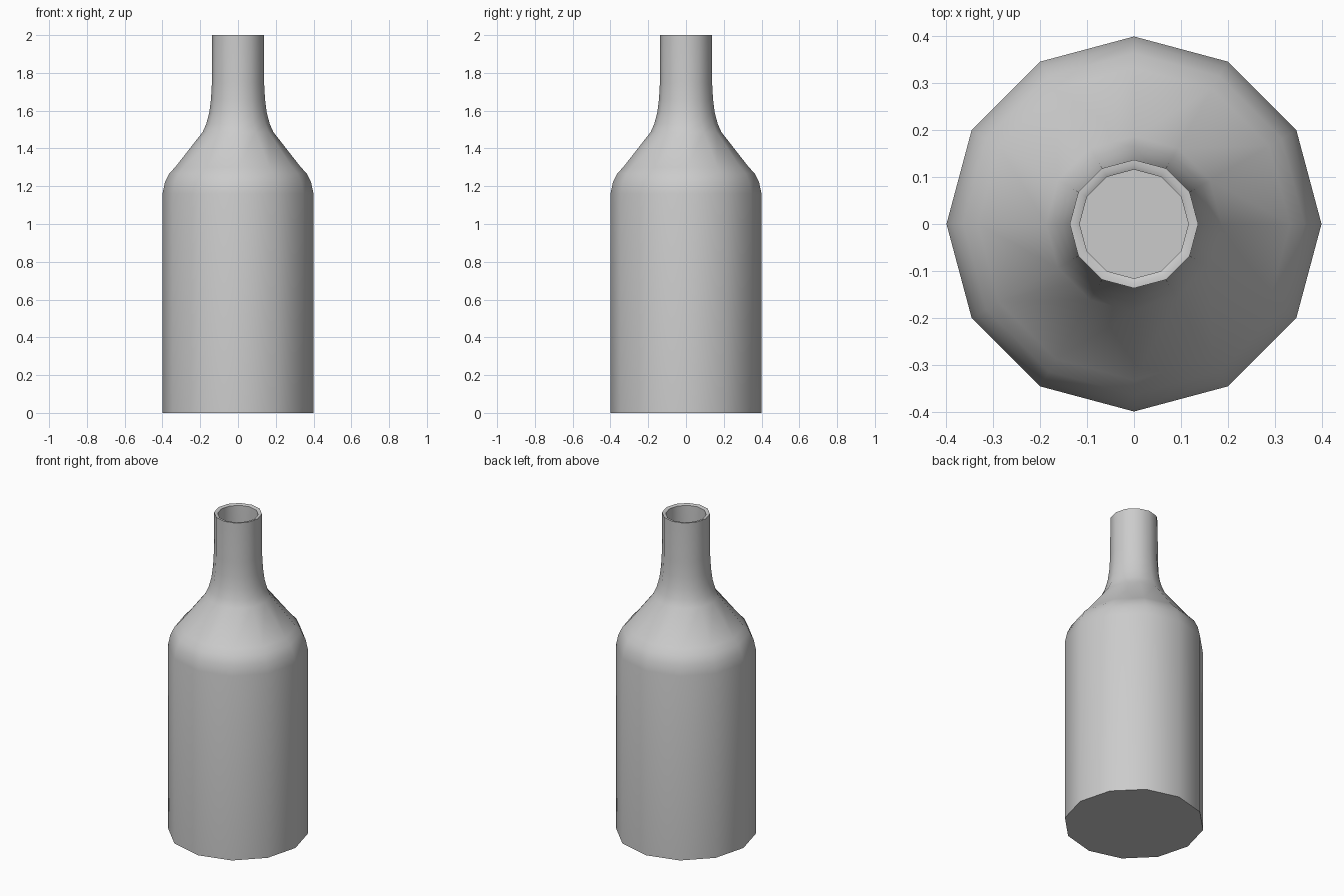
import bpy, bmesh, math

if "Cube" in bpy.data.objects:
    bpy.data.objects.remove(bpy.data.objects["Cube"])

SIDES = 12
# outer profile (radius, z), base to lip
outer = [(0.40, 0), (0.40, 1.16), (0.387, 1.22), (0.364, 1.268), (0.333, 1.30),
         (0.187, 1.487), (0.168, 1.53), (0.152, 1.59), (0.143, 1.66),
         (0.138, 1.75), (0.137, 2.0)]
# inner profile, lip back down to the inside floor
wall = 0.021
inner = [(0.116, 1.995)] + [(r - wall, z) for r, z in reversed(outer[1:-1])] + [(0.40 - wall, wall)]
profile = outer + [(0.126, 2.0)] + inner

bm = bmesh.new()
rings = []
for r, z in profile:
    rings.append([bm.verts.new((r * math.cos(2 * math.pi * i / SIDES),
                                r * math.sin(2 * math.pi * i / SIDES), z))
                  for i in range(SIDES)])

# walls between neighbouring rings
for a, b in zip(rings, rings[1:]):
    for i in range(SIDES):
        j = (i + 1) % SIDES
        bm.faces.new((a[i], a[j], b[j], b[i]))

# base underside and inside floor
bm.faces.new(list(reversed(rings[0])))
bm.faces.new(rings[-1])
bmesh.ops.recalc_face_normals(bm, faces=bm.faces)

mesh = bpy.data.meshes.new("bottle")
bm.to_mesh(mesh)
bm.free()
bottle = bpy.data.objects.new("bottle", mesh)
bpy.context.collection.objects.link(bottle)
bpy.context.view_layer.objects.active = bottle
bottle.select_set(True)
bpy.ops.object.shade_smooth_by_angle(angle=math.radians(31))
